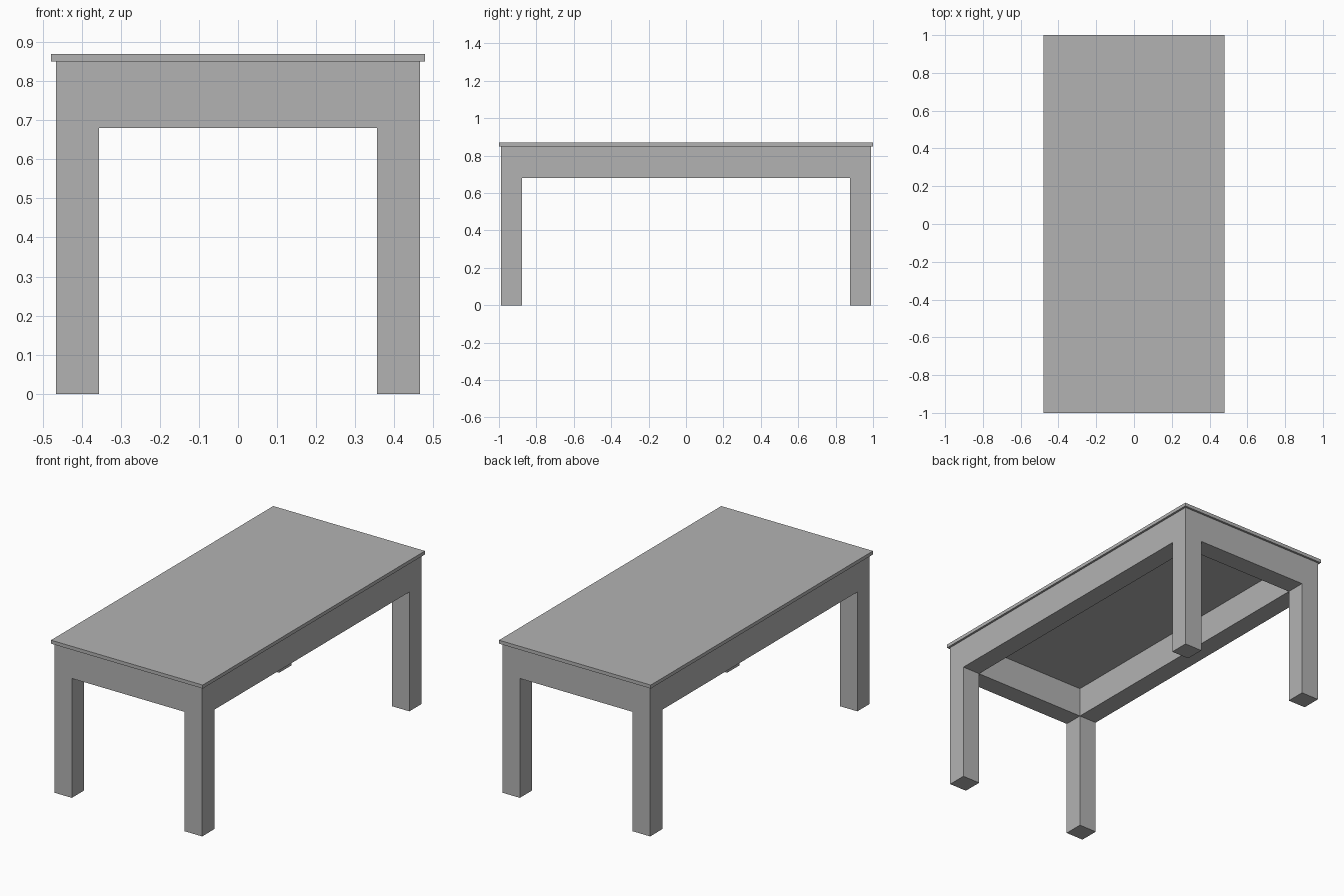
import bpy
import bmesh

cube = bpy.data.objects.get("Cube")
if cube:
    bpy.data.objects.remove(cube, do_unlink=True)

GREY = (0.45, 0.45, 0.45, 1)
mat = bpy.data.materials.new("plain grey")
mat.use_nodes = True
mat.diffuse_color = GREY
mat.node_tree.nodes["Principled BSDF"].inputs["Base Color"].default_value = GREY

HALF_X, HALF_Y = 0.466, 0.988      # outer faces of the frame
LEG = 0.111                        # leg and apron thickness
APRON_Z, FRAME_Z, TOP_Z = 0.68, 0.85, 0.87


def box(name, low, high):
    """Box spanning two opposite corners."""
    bm = bmesh.new()
    bmesh.ops.create_cube(bm, size=1)
    for v in bm.verts:
        v.co = [h if c > 0 else l for c, l, h in zip(v.co, low, high)]
    mesh = bpy.data.meshes.new(name)
    bm.to_mesh(mesh)
    bm.free()
    mesh.materials.append(mat)
    obj = bpy.data.objects.new(name, mesh)
    bpy.context.collection.objects.link(obj)
    return obj


# Table top with a slight overhang
box("table_top", (-0.478, -1, FRAME_Z), (0.478, 1, TOP_Z))

# Legs at the four corners, running up to the top
inner_x, inner_y = HALF_X - LEG, HALF_Y - LEG
for x_name, sx in (("left", 1), ("right", -1)):
    for y_name, sy in (("front", -1), ("back", 1)):
        xs = sorted((sx * inner_x, sx * HALF_X))
        ys = sorted((sy * inner_y, sy * HALF_Y))
        box(f"{y_name}_{x_name}_leg", (xs[0], ys[0], 0), (xs[1], ys[1], FRAME_Z))

# Aprons between the legs, flush with them on both sides
for name, s in (("left", 1), ("right", -1)):
    xs = sorted((s * inner_x, s * HALF_X))
    box(f"{name}_apron", (xs[0], -inner_y, APRON_Z), (xs[1], inner_y, FRAME_Z))
for name, s in (("front", -1), ("back", 1)):
    ys = sorted((s * inner_y, s * HALF_Y))
    box(f"{name}_apron", (-inner_x, ys[0], APRON_Z), (inner_x, ys[1], FRAME_Z))
